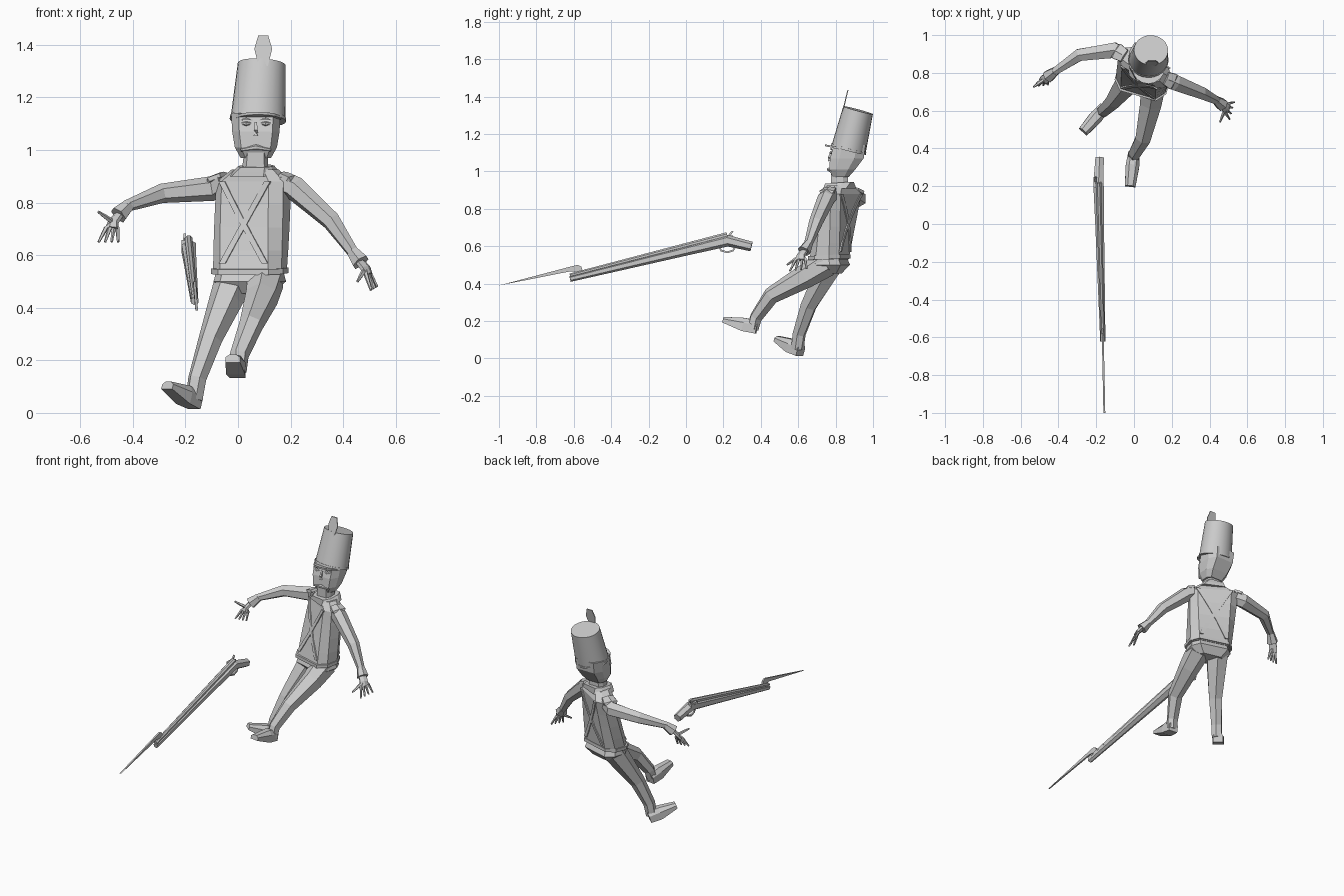
import bpy, bmesh, math
from mathutils import Vector, Matrix

if "Cube" in bpy.data.objects:
    bpy.data.objects.remove(bpy.data.objects["Cube"])

grey = bpy.data.materials.new("plain grey")
grey.use_nodes = True
grey.diffuse_color = (.6, .6, .6, 1)
grey.node_tree.nodes["Principled BSDF"].inputs["Base Color"].default_value = grey.diffuse_color


def loft(name, rings, smooth=False):
    """Skin a list of equal point loops and cap both ends."""
    bm = bmesh.new()
    loops = [[bm.verts.new(point) for point in ring] for ring in rings]
    for low, high in zip(loops, loops[1:]):
        for i in range(len(low)):
            bm.faces.new((low[i - 1], low[i], high[i], high[i - 1]))
    bm.faces.new(loops[0])
    bm.faces.new(loops[-1])
    bmesh.ops.recalc_face_normals(bm, faces=bm.faces)
    mesh = bpy.data.meshes.new(name)
    bm.to_mesh(mesh)
    bm.free()
    mesh.materials.append(grey)
    part = bpy.data.objects.new(name, mesh)
    bpy.context.collection.objects.link(part)
    if smooth:
        bpy.ops.object.select_all(action="DESELECT")
        part.select_set(True)
        bpy.context.view_layer.objects.active = part
        bpy.ops.object.shade_smooth_by_angle(angle=math.radians(35))


def tube(name, path, widths, sides=6, flat=1.0):
    """Limb through the points of a path; flat scales its height against its width."""
    points = [Vector(point) for point in path]
    rings = []
    for i, (point, width) in enumerate(zip(points, widths)):
        along = (points[min(i + 1, len(points) - 1)] - points[max(i - 1, 0)]).normalized()
        side = along.cross(Vector((0, 0, 1))).normalized()
        up = side.cross(along) * flat
        angles = [math.tau * (k + .5) / sides for k in range(sides)]
        rings.append([point + width * (side * math.cos(a) + up * math.sin(a)) for a in angles])
    loft(name, rings)


def section(centre, width, depth, yaw=0, tilt=0):
    """Eight-sided body section with a flat front and back."""
    turn = Matrix.Rotation(math.radians(yaw), 3, "Z") @ Matrix.Rotation(math.radians(tilt), 3, "X")
    quarter = [(.7, 1), (1, .45)]
    outline = [(u, -v) for u, v in quarter] + [(u, v) for u, v in reversed(quarter)]
    outline += [(-u, -v) for u, v in outline]
    return [Vector(centre) + turn @ Vector((u * width, v * depth, 0)) for u, v in outline]


# Torso twists to one side and leans back as it rises from hem to shoulder
HEM, SHOULDER = Vector((.045, .765, .53)), Vector((.06, .83, .88))


def torso_shape(f):
    return HEM.lerp(SHOULDER, f), .135 + .015 * f, .082 - .02 * f, -16 - 16 * f


neck_base = Vector((.065, .82, .925))
loft("torso", [section(*torso_shape(k / 4)) for k in range(5)] + [section(neck_base, .09, .05, -28)])
down = Vector((0, 0, -.03))
loft("pelvis", [section(HEM + down * 2.5, .085, .055, -14), section(HEM + down, .132, .09, -16),
                section(HEM, .125, .078, -16)])
loft("waist_belt", [section(HEM - down * f, .142, .09, -16, 3) for f in (0, .7)])


def on_torso(u, v, f):
    """Point on the torso at section position (u, v) and rise f."""
    centre, width, depth, yaw = torso_shape(f)
    return centre + Matrix.Rotation(math.radians(yaw), 3, "Z") @ Vector((u * width, v * depth, 0))


# Crossed belts, front and back
for face, facing in (("front", -1), ("back", 1)):
    for label, side in (("left", 1), ("right", -1)):
        rings = []
        for k in range(9):
            rise = 1 - k / 9
            u = side * (.68 - 1.3 * k / 8)
            inner, outer = facing * .95, facing * 1.1
            corners = [(u - .09, inner), (u + .09, inner), (u + .09, outer), (u - .09, outer)]
            rings.append([on_torso(*corner, rise) for corner in corners])
        loft(f"{face}_{label}_cross_belt", rings)

# Neck and flared collar
chin = Vector((.068, .82, .96))
loft("neck", [section(neck_base, .05, .045), section(chin - down, .045, .045)])
loft("collar", [section(neck_base.lerp(chin, f) + down * .7, .095 - .03 * f, .07, -25 + 15 * f, 4)
                for f in (0, .5, 1)])

# Head: height, front, back and half width of each level
head_levels = [(.97, .785, .87, .058), (1.01, .765, .905, .08), (1.07, .77, .95, .09), (1.14, .79, .96, .094)]
loft("head", [section((chin.x, (front + back) / 2, z), width, (back - front) / 2)
              for z, front, back, width in head_levels])


def face_bar(name, centre, reach, droop, thick, sides=6):
    """Bar across the face with both ends tapered, lowered and set back."""
    middle = Vector(centre)
    ends = [middle + Vector((side * reach, .007, -droop)) for side in (-1, 1)]
    tube(name, [ends[0], middle, ends[1]], [thick / 2, thick, thick / 2], sides)


face_bar("mouth", (chin.x, .764, 1.01), .057, .01, .011)
for label, side in (("right", -1), ("left", 1)):
    x = chin.x + side * .037
    face_bar(f"{label}_eye", (x, .776, 1.1), .02, 0, .009)
    face_bar(f"{label}_brow", (x, .775, 1.12), .024, .007, .005, 4)
tube("nose", [(chin.x, .778, 1.105), (chin.x, .765, 1.075), (chin.x, .768, 1.055)], [.006, .009, .012], 4)

# Tall hat, tilted back
lean = Matrix.Rotation(math.radians(-15), 3, "X") @ Matrix.Rotation(math.radians(3), 3, "Y")
hat_base, hat_top = Vector((.076, .87, 1.12)), Vector((.09, .92, 1.327))


def hat_ring(f, grow=1.0):
    radius = (.104 - .013 * f) * grow
    angles = [math.tau * k / 24 for k in range(24)]
    return [hat_base.lerp(hat_top, f) + lean @ Vector((math.cos(a), math.sin(a) * .9, 0)) * radius for a in angles]


loft("hat", [hat_ring(0), hat_ring(1)], True)
loft("hat_band", [hat_ring(f, 1.03) for f in (-.03, .03)], True)
visor_arc = [math.pi * (1 + k / 8) for k in range(9)]
loft("hat_visor", [[(hat_base.x + .088 * math.cos(a), .83 + .088 * math.sin(a), z - .02 * math.sin(a))
                    for a in visor_arc] for z in (1.115, 1.125)])
plume_half = [(.018, 0), (.034, .065), (.019, .115)]
plume = plume_half + [(-x, z) for x, z in reversed(plume_half)]
loft("plume", [[(.096 + x, .835 + z * .24 + thick, 1.32 + z) for x, z in plume] for thick in (0, .006)])


def arm(label, shoulder, elbow, wrist, palm, tip, spread, thumb):
    """Sleeve, shoulder pad, flared cuff, palm and a fan of fingers."""
    shoulder, elbow, wrist, palm, tip, spread = map(Vector, (shoulder, elbow, wrist, palm, tip, spread))
    inner = shoulder.lerp(neck_base, .3)
    tube(f"{label}_arm", [inner, shoulder, elbow, wrist], [.045, .047, .037, .022])
    lift = Vector((0, 0, .03))
    tube(f"{label}_shoulder_pad", [inner + lift, shoulder.lerp(inner, .2) + lift, shoulder + lift / 2],
         [.04, .05, .035], flat=.35)
    tube(f"{label}_cuff", [wrist.lerp(elbow, .1), wrist.lerp(palm, .55)], [.025, .036])
    knuckles = palm.lerp(tip, .3)
    tube(f"{label}_palm", [wrist, palm, knuckles], [.022, .028, .028], flat=.5)
    for k in range(4):
        fan = spread * (k / 1.5 - 1)
        tube(f"{label}_finger_{k}", [palm, knuckles + fan * .6, tip + fan], [.008, .009, .005], 5)
    tube(f"{label}_thumb", [palm, palm.lerp(Vector(thumb), .5), thumb], [.01, .009, .005], 5)


arm("right", (-.1, .92, .853), (-.29, .895, .835), (-.43, .8, .785), (-.475, .765, .725),
    (-.493, .733, .65), (.037, .005, 0), (-.532, .725, .765))
arm("left", (.215, .75, .855), (.355, .695, .73), (.445, .65, .6), (.485, .615, .55),
    (.518, .6, .473), (.012, .045, .006), (.455, .54, .5))

# Legs and feet
leg_widths = [.075, .065, .046, .036, .034]
tube("right_leg", [(-.01, .785, .52), (-.045, .735, .43), (-.105, .655, .28), (-.155, .605, .13),
                   (-.167, .595, .05)], leg_widths)
tube("left_leg", [(.105, .75, .51), (.09, .64, .44), (.05, .455, .335), (.005, .375, .22),
                  (0, .355, .16)], leg_widths)


def foot(name, heel, toe):
    heel, toe = Vector(heel), Vector(toe)
    rings = []
    for f, width, height in ((0, .03, .033), (.4, .036, .036), (1, .028, .015)):
        along = (toe - heel).normalized()
        side = along.cross(Vector((0, 0, 1))).normalized()
        up = side.cross(along)
        rings.append([heel.lerp(toe, f) + side * width * u + up * height * v
                      for u, v in ((-1, -1), (1, -1), (1, .3), (.5, 1), (-.5, 1), (-1, .3))])
    loft(name, rings)


foot("right_foot", (-.158, .615, .045), (-.268, .49, .105))
foot("left_foot", (0, .38, .165), (-.02, .2, .207))

# Musket: stock, barrel, lock, trigger guard and bayonet
butt, grip, muzzle = Vector((-.182, .35, .598)), Vector((-.188, .22, .63)), Vector((-.165, -.62, .425))
tube("musket_stock", [butt, butt.lerp(grip, .5), grip, grip.lerp(muzzle, .25), muzzle],
     [.026, .028, .032, .027, .016])
tube("musket_barrel", [grip - down, muzzle - down * .6], [.016, .012], 8)
lock = grip + Vector((-.015, 0, .015))
tube("musket_lock", [lock + Vector((0, .03, 0)), lock - Vector((0, .03, 0))], [.017, .017], 4)
tube("musket_hammer", [lock, lock + Vector((0, .03, .035))], [.009, .006], 4)
guard_arc = [math.pi * k / 4 for k in range(5)]
tube("trigger_guard", [grip + Vector((0, .045 * math.cos(a), -.03 - .033 * math.sin(a))) for a in guard_arc],
     [.007] * 5, 4)
blade = [(-.55, .46), (-.56, .49), (-.58, .5), (-.62, .49), (-1, .39), (-.62, .465)]
loft("bayonet", [[(muzzle.x + thick - (y + .6) * .02, y, z) for y, z in blade] for thick in (-.005, .005)])
